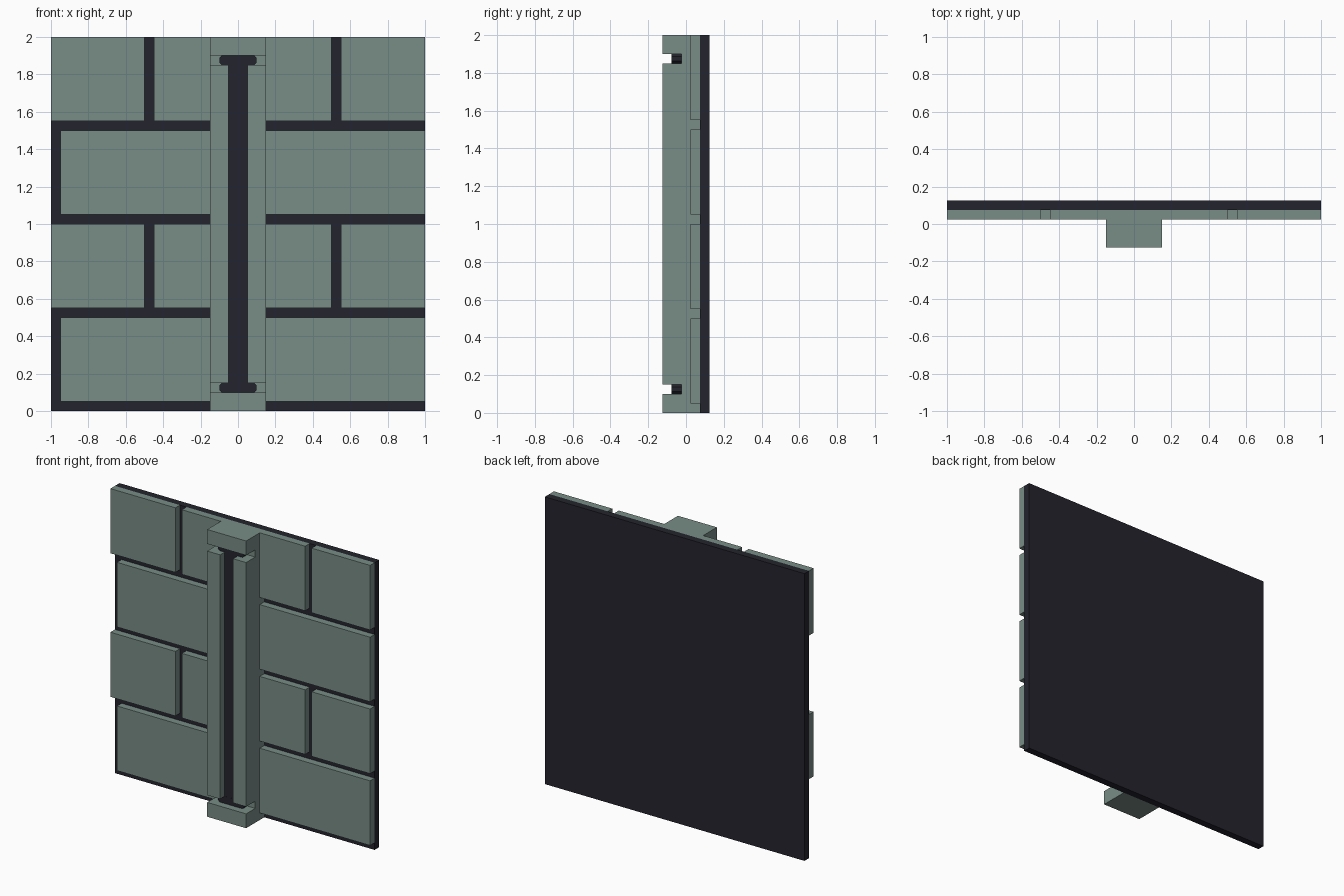
import bpy
import bmesh
from mathutils import Vector

cube = bpy.data.objects.get("Cube")
if cube:
    bpy.data.objects.remove(cube, do_unlink=True)


def material(name, rgb):
    m = bpy.data.materials.new(name)
    m.use_nodes = True
    m.diffuse_color = (*rgb, 1)
    bsdf = next(n for n in m.node_tree.nodes if n.type == 'BSDF_PRINCIPLED')
    bsdf.inputs["Base Color"].default_value = (*rgb, 1)
    return m


STONE = material("grey green panel", (0.188, 0.262, 0.240))
DARK = material("dark backing", (0.017, 0.017, 0.026))


def box(name, x, y, z, mat, chamfer=0):
    """Box from (min, max) ranges; chamfer cuts the edges that run along y."""
    bm = bmesh.new()
    bmesh.ops.create_cube(bm, size=1)
    lo, hi = Vector((x[0], y[0], z[0])), Vector((x[1], y[1], z[1]))
    for v in bm.verts:
        v.co = [(lo[i] + hi[i]) / 2 + v.co[i] * (hi[i] - lo[i]) for i in range(3)]
    if chamfer:
        edges = [e for e in bm.edges
                 if abs(e.verts[0].co.y - e.verts[1].co.y) > 1e-4]
        bmesh.ops.bevel(bm, geom=edges, offset=chamfer, segments=1, affect='EDGES')
    me = bpy.data.meshes.new(name)
    bm.to_mesh(me)
    bm.free()
    me.materials.append(mat)
    ob = bpy.data.objects.new(name, me)
    bpy.context.collection.objects.link(ob)
    return ob


# Backing sheet
box("back_panel", (-1, 1), (0.075, 0.125), (0, 2), DARK)

# Wall tiles in staggered rows, stopping at the column
HALF = 0.15
rows = [[(-0.95, -HALF), (HALF, 1)],
        [(-1, -0.5), (-0.45, -HALF), (HALF, 0.5), (0.55, 1)]]
for r in range(4):
    z0 = 0.05 + 0.5 * r
    for i, span in enumerate(rows[r % 2]):
        box(f"tile_row{r + 1}_{i + 1}", span, (0.025, 0.075), (z0, z0 + 0.45), STONE)

# Column: spine, end caps and two side rails
box("column_spine", (-HALF, HALF), (-0.025, 0.075), (0, 2), STONE)
box("column_base", (-HALF, HALF), (-0.125, -0.025), (0, 0.1), STONE)
box("column_cap", (-HALF, HALF), (-0.125, -0.025), (1.9, 2), STONE)
for side, x in (("right", (-HALF, -0.05)), ("left", (0.05, HALF))):
    box(f"column_rail_{side}", x, (-0.125, -0.025), (0.15, 1.85), STONE)

# Dark recessed strip and the collars showing in the gaps at its ends
box("recess_strip", (-0.05, 0.05), (-0.075, -0.025), (0.1, 1.9), DARK)
for end, z in (("lower", 0.1), ("upper", 1.85)):
    box(f"{end}_collar", (-0.1, 0.1), (-0.0755, -0.025), (z, z + 0.05), DARK, 0.012)
